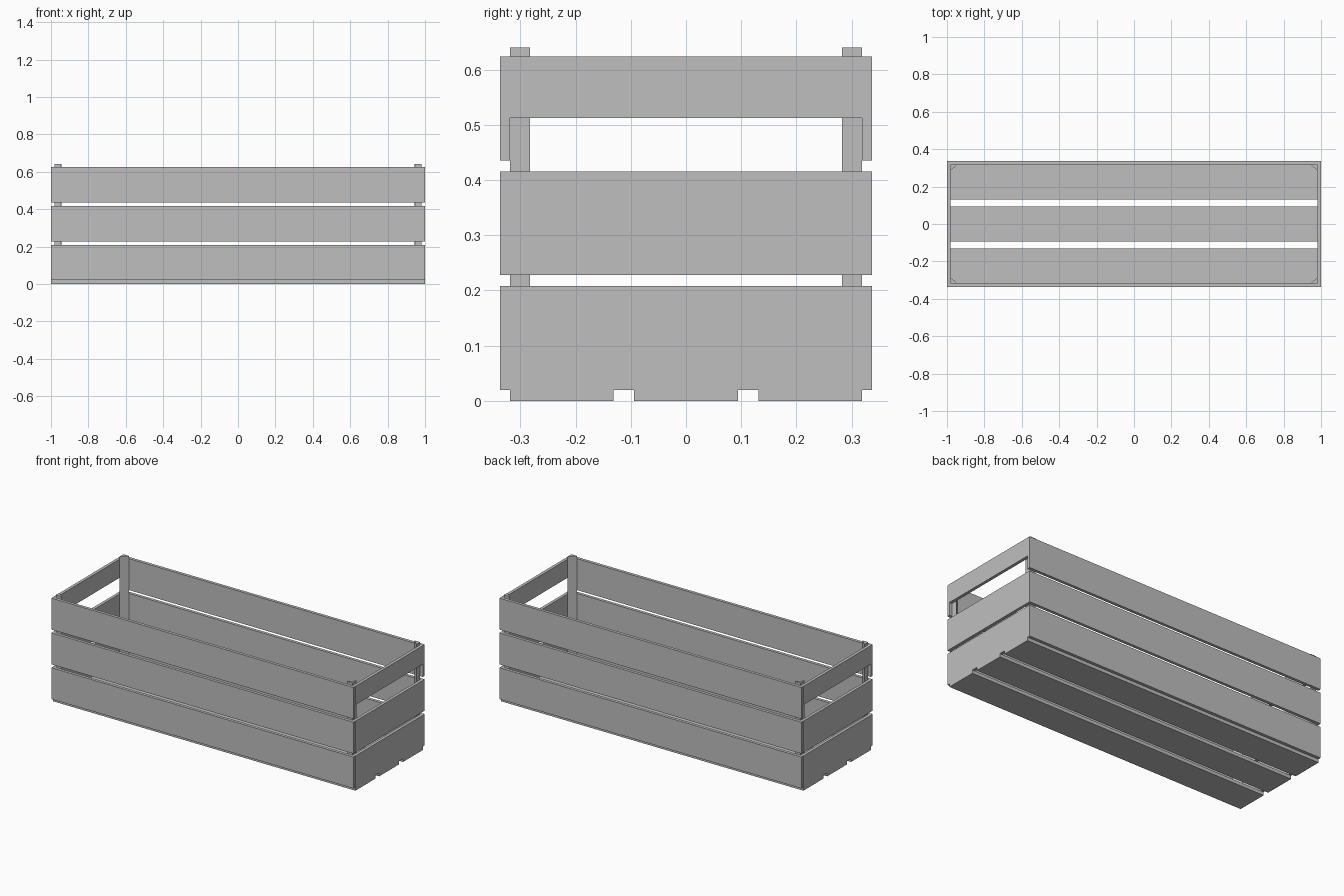
import bpy
import bmesh

cube = bpy.data.objects.get("Cube")
if cube:
    bpy.data.objects.remove(cube, do_unlink=True)

# Single plain grey material
grey = bpy.data.materials.new("plain grey")
grey.use_nodes = True
colour = (0.52, 0.52, 0.52, 1.0)
grey.diffuse_color = colour
grey.node_tree.nodes["Principled BSDF"].inputs["Base Color"].default_value = colour

HALF_X, HALF_Y = 1.0, 0.337      # outer half sizes
THICK = 0.018                    # board thickness
IN_X, IN_Y = HALF_X - THICK, HALF_Y - THICK
FLOOR = 0.02
TOP = 0.64


def prism(name, outline, z0, z1):
    """Extrude a flat outline from z0 up to z1."""
    bm = bmesh.new()
    face = bm.faces.new([bm.verts.new((x, y, z0)) for x, y in outline])
    up = bmesh.ops.extrude_face_region(bm, geom=[face])["geom"]
    verts = [v for v in up if isinstance(v, bmesh.types.BMVert)]
    bmesh.ops.translate(bm, verts=verts, vec=(0, 0, z1 - z0))
    bmesh.ops.recalc_face_normals(bm, faces=bm.faces)
    mesh = bpy.data.meshes.new(name)
    bm.to_mesh(mesh)
    bm.free()
    mesh.materials.append(grey)
    obj = bpy.data.objects.new(name, mesh)
    bpy.context.collection.objects.link(obj)
    return obj


def board(name, x0, x1, y0, y1, z0, z1):
    return prism(name, [(x0, y0), (x1, y0), (x1, y1), (x0, y1)], z0, z1)


# Floor boards
for label, y in (("front", -0.225), ("middle", 0.0), ("back", 0.225)):
    board(f"floor_board_{label}", -HALF_X, HALF_X, y - 0.094, y + 0.094, 0, FLOOR)

# Wall boards in three tiers; the top end boards are narrower, leaving hand holes
tiers = (("lower", 0.02, 0.208, 0.02),
         ("middle", 0.228, 0.416, 0.228),
         ("upper", 0.436, 0.624, 0.513))
for tier, z0, z1, end_z0 in tiers:
    for label, s in (("front", -1), ("back", 1)):
        ys = sorted((s * IN_Y, s * HALF_Y))
        board(f"{tier}_{label}_board", -HALF_X + 0.001, HALF_X - 0.001, *ys, z0, z1)
    for label, s in (("right", -1), ("left", 1)):
        xs = sorted((s * IN_X, s * HALF_X))
        board(f"{tier}_{label}_end_board", *xs, -IN_Y, IN_Y, end_z0, z1)

# Triangular corner posts
for side, sx in (("right", -1), ("left", 1)):
    for end, sy in (("front", -1), ("back", 1)):
        x, y = sx * IN_X, sy * IN_Y
        prism(f"{end}_{side}_corner_post",
              [(x, y), (x - sx * 0.037, y), (x, y - sy * 0.036)], FLOOR, TOP)
